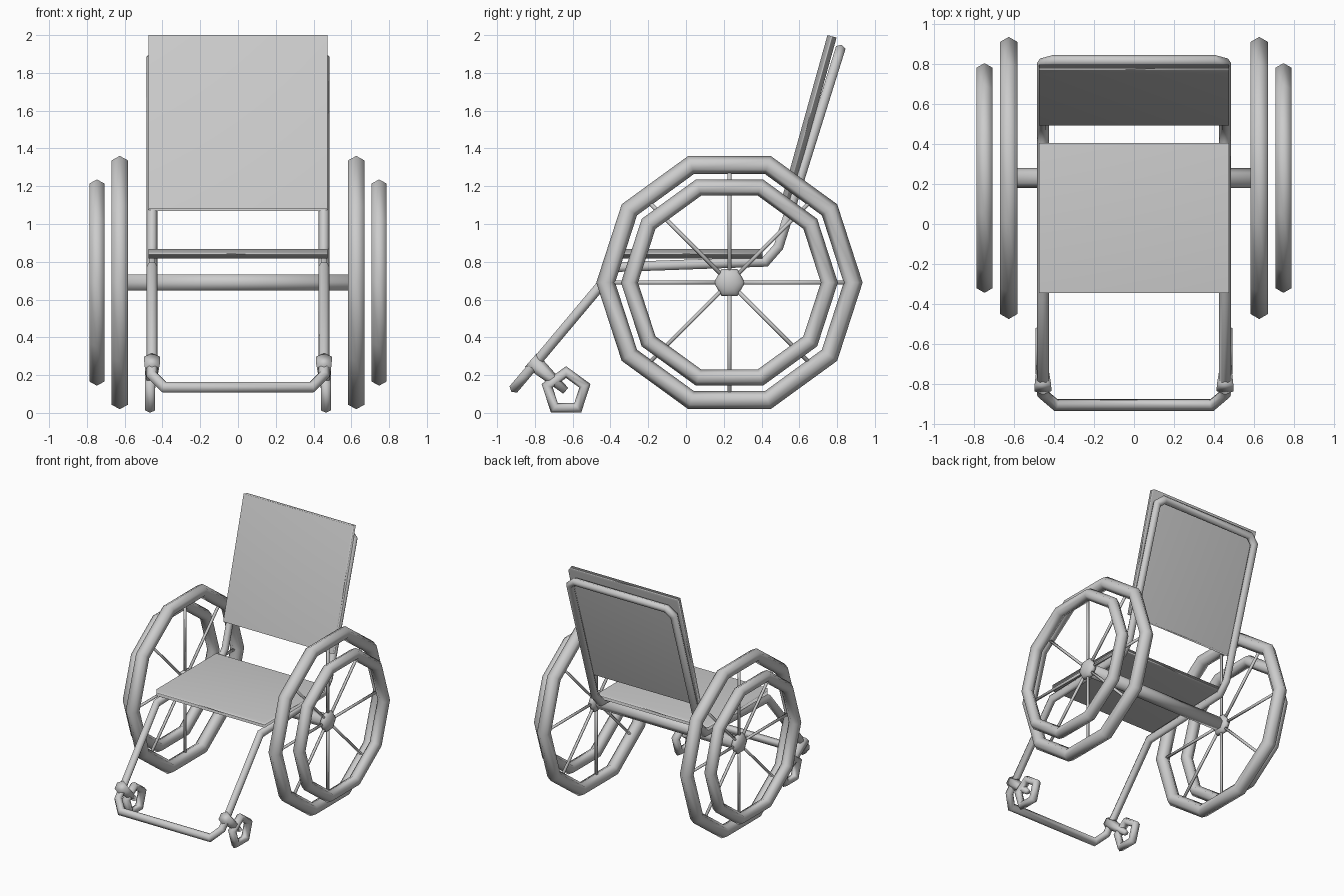
import bpy, bmesh
from math import pi, sin, cos, radians
from mathutils import Vector

if "Cube" in bpy.data.objects:
    bpy.data.objects.remove(bpy.data.objects["Cube"])


def finish(name):
    ob = bpy.context.object
    ob.name = name
    bpy.ops.object.shade_smooth()
    return ob


def box(name, loc, size, rot=(0, 0, 0)):
    bpy.ops.mesh.primitive_cube_add(size=1, location=loc, rotation=rot)
    bpy.context.object.scale = size
    return finish(name)


def ring(name, loc, major, minor, sides, rot):
    bpy.ops.mesh.primitive_torus_add(location=loc, rotation=rot, major_radius=major,
                                     minor_radius=minor, major_segments=sides,
                                     minor_segments=6)
    return finish(name)


def rod(name, a, b, r1, r2, sides=6):
    a, b = Vector(a), Vector(b)
    d = b - a
    bpy.ops.mesh.primitive_cone_add(vertices=sides, radius1=r1, radius2=r2, depth=d.length,
                                    location=(a + b) / 2,
                                    rotation=d.to_track_quat('Z', 'Y').to_euler())
    return finish(name)


def closed_tube(name, path, r, ref, sides=6):
    """Mitred tube along a closed path; ref is the side direction of the first edge."""
    pts = [Vector(p) for p in path]
    n = len(pts)
    dirs = [(pts[(i + 1) % n] - pts[i]).normalized() for i in range(n)]
    bm = bmesh.new()
    rings, u = [], Vector(ref)
    for i in range(1, n + 1):
        d, e = dirs[i - 1], dirs[i % n]
        v, plane = d.cross(u), d + e
        loop = []
        for k in range(sides):
            a = 2 * pi * k / sides
            off = r * (u * cos(a) + v * sin(a))
            loop.append(bm.verts.new(pts[i % n] + off - d * (off.dot(plane) / d.dot(plane))))
        rings.append(loop)
        u = d.rotation_difference(e) @ u
    for i in range(n):
        a, b = rings[i], rings[(i + 1) % n]
        for k in range(sides):
            j = (k + 1) % sides
            bm.faces.new((a[k], a[j], b[j], b[k]))
    bmesh.ops.recalc_face_normals(bm, faces=bm.faces)
    me = bpy.data.meshes.new(name)
    bm.to_mesh(me)
    bm.free()
    ob = bpy.data.objects.new(name, me)
    bpy.context.collection.objects.link(ob)
    for p in me.polygons:
        p.use_smooth = True
    return ob


# seat and backrest panels
box("seat", (0, 0.03, 0.842), (0.95, 0.75, 0.05))
box("backrest", (0, 0.645, 1.535), (0.95, 0.05, 0.952), (radians(-15.6), 0, 0))

# one continuous tube: seat rail, upright, top bar, then mirrored back to the foot bar
half = [(0.455, -0.37, 0.772), (0.455, 0.42, 0.80), (0.455, 0.49, 0.88),
        (0.455, 0.80, 1.872), (0.40, 0.815, 1.92)]
foot = [(0.39, -0.905, 0.135), (0.455, -0.85, 0.20)]
right = foot + half
left = [(-x, y, z) for x, y, z in reversed(right)]
loop = half + left + foot
closed_tube("frame", loop, 0.03, (1, 0, 0))

# axle
WY, WZ = 0.23, 0.69
bpy.ops.mesh.primitive_cylinder_add(vertices=6, radius=0.05, depth=1.25,
                                    location=(0, WY, WZ), rotation=(0, pi / 2, 0))
finish("axle")

upright = (pi / 2, 0, pi / 2)
for s, side in ((-1, "left"), (1, "right")):
    # big wheel: tyre, push rim, hub and spokes
    x = s * 0.626
    ring(f"tyre_{side}", (x, WY, WZ), 0.655, 0.05, 10, upright)
    ring(f"push_rim_{side}", (s * 0.747, WY, WZ), 0.529, 0.045, 10, upright)
    bpy.ops.mesh.primitive_uv_sphere_add(segments=6, ring_count=6, radius=0.083,
                                         location=(x, WY, WZ), rotation=(0, pi / 2, 0))
    bpy.context.object.scale = (1, 1, 0.5)
    finish(f"hub_{side}")
    for k in range(8):
        a = k * pi / 4
        rod(f"spoke_{side}_{k}", (x, WY, WZ),
            (x, WY + 0.625 * cos(a), WZ + 0.625 * sin(a)), 0.011, 0.011)
    # caster wheel and its tapered fork
    ring(f"caster_{side}", (s * 0.465, -0.635, 0.111), 0.105, 0.031, 5, (0, -pi / 2, 0))
    rod(f"caster_fork_{side}", (s * 0.455, -0.82, 0.28), (s * 0.46, -0.637, 0.117),
        0.048, 0.02)
